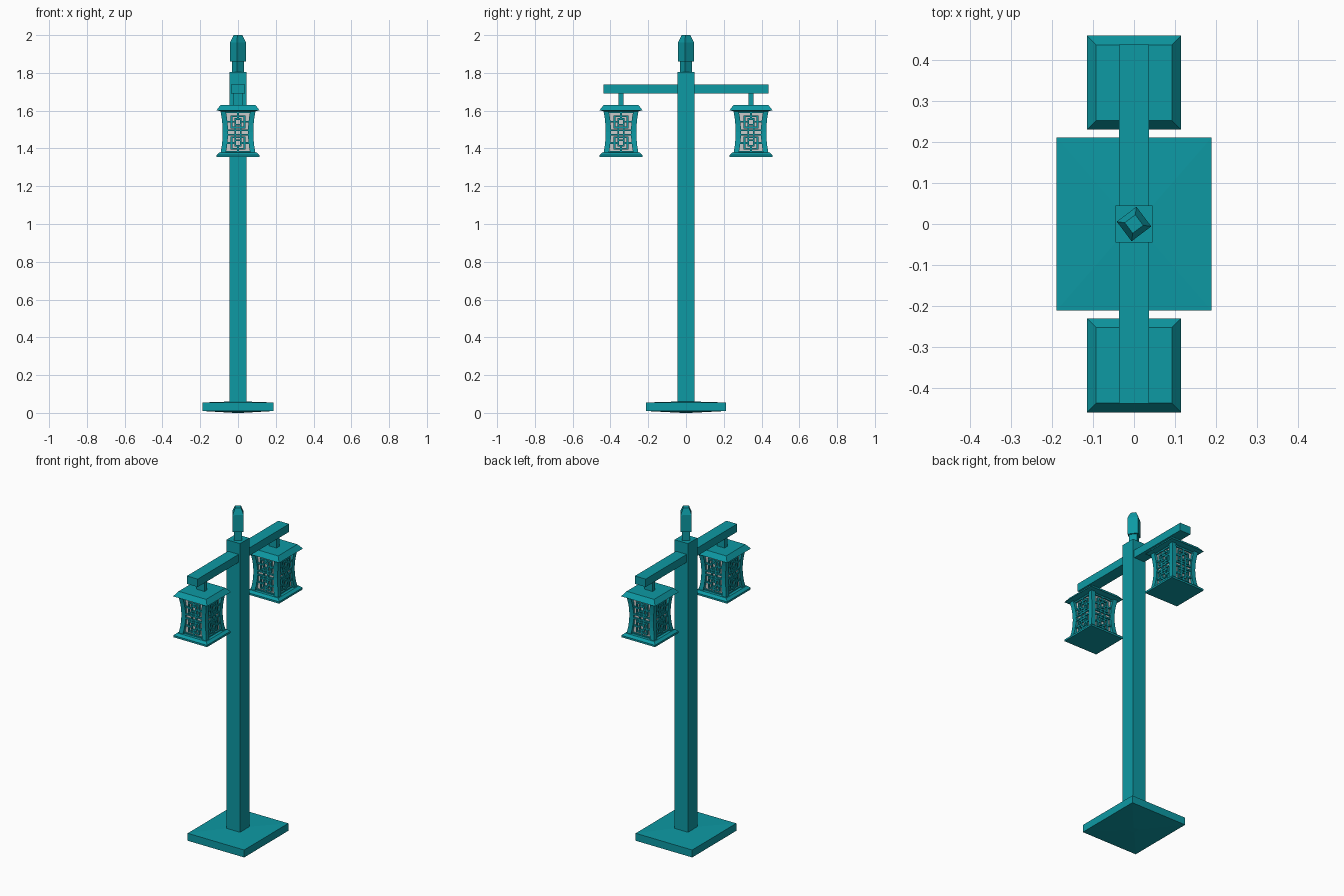
import bpy, bmesh, math

if "Cube" in bpy.data.objects:
    bpy.data.objects.remove(bpy.data.objects["Cube"])

teal = bpy.data.materials.new("teal_paint")
teal.diffuse_color = (0.004, 0.32, 0.37, 1)
teal.use_nodes = True
teal.node_tree.nodes["Principled BSDF"].inputs["Base Color"].default_value = teal.diffuse_color


def loft(name, rings, loc=(0, 0, 0), angle=0, mat=teal):
    """Stack of rectangles (half_x, half_y, z, centre_x, centre_y), capped."""
    bm = bmesh.new()
    prev = None
    for hx, hy, z, cx, cy in [tuple(r) + (0, 0) if len(r) == 3 else r for r in rings]:
        ring = [bm.verts.new((cx + sx * hx, cy + sy * hy, z))
                for sx, sy in ((-1, -1), (1, -1), (1, 1), (-1, 1))]
        if prev:
            for i in range(4):
                j = (i + 1) % 4
                bm.faces.new((prev[i], prev[j], ring[j], ring[i]))
        else:
            bm.faces.new(ring[::-1])
        prev = ring
    bm.faces.new(prev)
    me = bpy.data.meshes.new(name)
    bm.to_mesh(me)
    bm.free()
    if mat:
        me.materials.append(mat)
    ob = bpy.data.objects.new(name, me)
    ob.location = loc
    ob.rotation_euler.z = angle
    bpy.context.collection.objects.link(ob)
    return ob


def lattice(name, loc, angle):
    """One fretwork screen: bars as (x0, x1, z0, z1) centre lines."""
    t, y0, y1 = 0.0045, -0.080, -0.068
    bars = [(-.064, .064, 1.592, 1.592), (-.064, .064, 1.381, 1.381)]
    for zc, s in ((1.541, 1), (1.429, -1)):
        a, b = 0.034, 0.030
        bars += [(-a, a, zc + b, zc + b), (-a, a, zc - b, zc - b),
                 (-a, -a, zc - b, zc + b), (a, a, zc - b, zc + b),
                 (-.064, -.014, zc, zc), (.014, .064, zc, zc),
                 (-.014, -.014, zc - .015, zc + .015), (.014, .014, zc - .015, zc + .015),
                 (-.014, .014, zc - .015, zc - .015), (-.014, .014, zc + .015, zc + .015),
                 (0, 0, zc + s * .015, zc + s * .05),
                 (-.064, .064, zc - s * .044, zc - s * .044)]
    bars += [(-.014, -.014, 1.45, 1.52), (.014, .014, 1.45, 1.52)]
    bm = bmesh.new()
    for x0, x1, z0, z1 in bars:
        z0, z1 = min(z0, z1), max(z0, z1)
        g = bmesh.ops.create_cube(bm, size=1)["verts"]
        bmesh.ops.scale(bm, vec=(x1 - x0 + 2 * t, y1 - y0, z1 - z0 + 2 * t), verts=g)
        bmesh.ops.translate(bm, vec=((x0 + x1) / 2, (y0 + y1) / 2, (z0 + z1) / 2), verts=g)
    me = bpy.data.meshes.new(name)
    bm.to_mesh(me)
    bm.free()
    me.materials.append(teal)
    ob = bpy.data.objects.new(name, me)
    ob.location = loc
    ob.rotation_euler.z = angle
    bpy.context.collection.objects.link(ob)


# Base slab with shallow crowned top and bottom
loft("base", [(.02, .02, 0), (.189, .211, .010), (.189, .211, .055), (.045, .045, .060)])
# Post and cross arm
loft("post", [(.045, .045, .05), (.045, .045, 1.805)])
loft("cross_arm", [(.036, .437, 1.69), (.036, .437, 1.738)])
# Finial, turned off axis
turn = math.radians(37)
loft("finial_neck", [(.022, .022, 1.80), (.022, .022, 1.865)], angle=turn)
loft("finial_head", [(.03, .03, 1.86), (.03, .03, 1.962), (.016, .016, 2.0)], angle=turn)

# Two hanging lanterns
for side, y in (("front", -.344), ("back", .344)):
    loc = (0, y, 0)
    loft(side + "_hanger", [(.026, .013, 1.62), (.026, .013, 1.70)], loc)
    loft(side + "_lantern_roof", [(.09, .09, 1.596), (.114, .114, 1.602), (.092, .092, 1.63)], loc)
    loft(side + "_lantern_floor", [(.113, .113, 1.355), (.113, .113, 1.366), (.098, .098, 1.379)], loc)
    loft(side + "_lantern_glass", [(.071, .071, 1.37), (.071, .071, 1.60)], loc, mat=None)
    # Bowed corner posts
    for sx in (-1, 1):
        for sy in (-1, 1):
            rings = []
            for i in range(7):
                u = i / 6
                c = .067 + .012 * (2 * u - 1) ** 2
                rings.append((.014, .014, 1.372 + .228 * u, sx * c, sy * c))
            loft(side + "_lantern_corner", rings, loc)
    for k in range(4):
        lattice(side + "_lantern_screen", loc, k * math.pi / 2)
